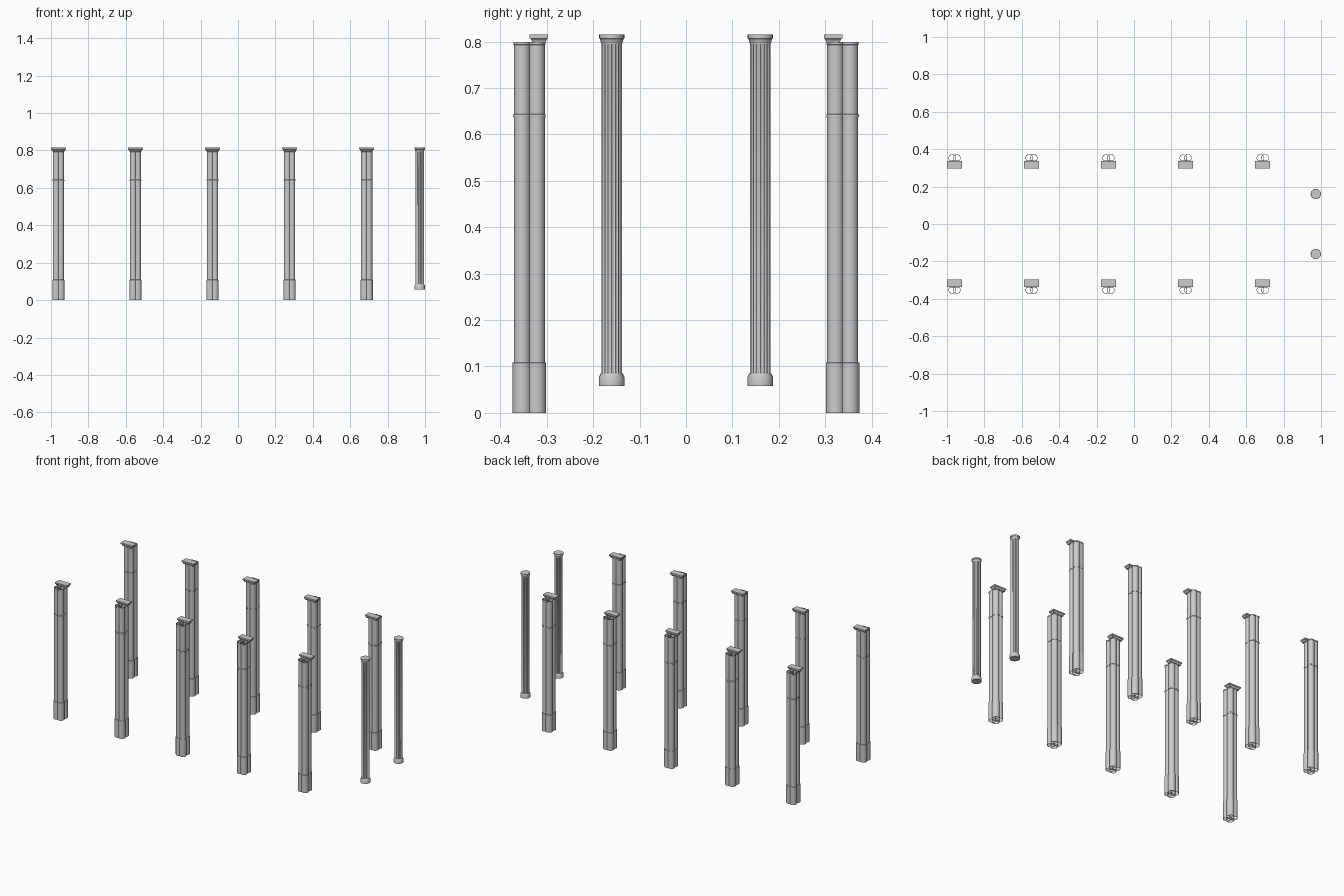
import bpy, bmesh
from math import pi, cos, sin, radians

if "Cube" in bpy.data.objects:
    bpy.data.objects.remove(bpy.data.objects["Cube"])


def finish(bm, name, loc):
    bmesh.ops.recalc_face_normals(bm, faces=bm.faces)
    me = bpy.data.meshes.new(name)
    bm.to_mesh(me)
    bm.free()
    ob = bpy.data.objects.new(name, me)
    bpy.context.collection.objects.link(ob)
    ob.location = loc
    bpy.ops.object.select_all(action='DESELECT')
    ob.select_set(True)
    bpy.context.view_layer.objects.active = ob
    bpy.ops.object.shade_smooth_by_angle(angle=radians(32))
    return ob


def loft(bm, loops, caps=False):
    rings = [[bm.verts.new(p) for p in loop] for loop in loops]
    n = len(rings[0])
    for a, b in zip(rings, rings[1:]):
        for i in range(n):
            j = (i + 1) % n
            bm.faces.new((a[i], a[j], b[j], b[i]))
    if caps:
        bm.faces.new(rings[0][::-1])
        bm.faces.new(rings[-1])


def circle(r, z, n, cx=0, cy=0):
    return [(cx + r * cos(2 * pi * i / n), cy + r * sin(2 * pi * i / n), z) for i in range(n)]


def rect(hx, hy, z, cy):
    return [(sx * hx, cy + sy * hy, z) for sx, sy in ((-1, -1), (1, -1), (1, 1), (-1, 1))]


# Clustered pier: four open round shafts with plinth, band and neck ring
SHAFT = [(.0205, 0), (.0205, .108), (.018, .109), (.018, .636), (.0192, .637),
         (.0196, .640), (.0192, .643), (.018, .644), (.018, .793),
         (.0192, .794), (.0192, .799)]


def pier(x, side):
    bm = bmesh.new()
    for dx in (-.012, .012):
        for dy in (-.0155, .0155):
            loft(bm, [circle(r, z, 24, dx, dy) for r, z in SHAFT])
    finish(bm, "clustered_pier", (x, side * .3375, 0))
    # Stepped capital slab over the inner pair of shafts
    bm = bmesh.new()
    loft(bm, [rect(.034, .0145, .797, 0), rect(.035, .0155, .802, 0),
              rect(.038, .018, .806, 0), rect(.040, .020, .807, 0),
              rect(.040, .020, .815, 0)], caps=True)
    finish(bm, "pier_capital", (x, side * .317, 0))


def fluted_loop(z, depth, flutes=18, steps=5):
    pts = []
    for i in range(flutes * steps):
        r = .0228 - depth * sin(pi * (i % steps) / steps)
        a = 2 * pi * i / (flutes * steps)
        pts.append((r * cos(a), r * sin(a), z))
    return pts


# Free-standing fluted column with round base and capital
def fluted_column(x, y):
    bm = bmesh.new()
    loft(bm, [fluted_loop(z, d) for z, d in
              ((.080, 0), (.084, 0), (.087, .0026), (.792, .0026), (.797, 0), (.803, 0))])
    finish(bm, "fluted_shaft", (x, y, 0))
    bm = bmesh.new()
    loft(bm, [circle(r, z, 24) for r, z in
              ((.0275, .058), (.0275, .077), (.0235, .085), (.0228, .085))], caps=True)
    finish(bm, "column_base", (x, y, 0))
    bm = bmesh.new()
    loft(bm, [circle(r, z, 24) for r, z in
              ((.0228, .797), (.0235, .798), (.0255, .806), (.027, .807), (.027, .815))], caps=True)
    finish(bm, "column_capital", (x, y, 0))


for side in (-1, 1):
    for i in range(5):
        pier(-.96 + .412 * i, side)
    fluted_column(.972, side * .16)
